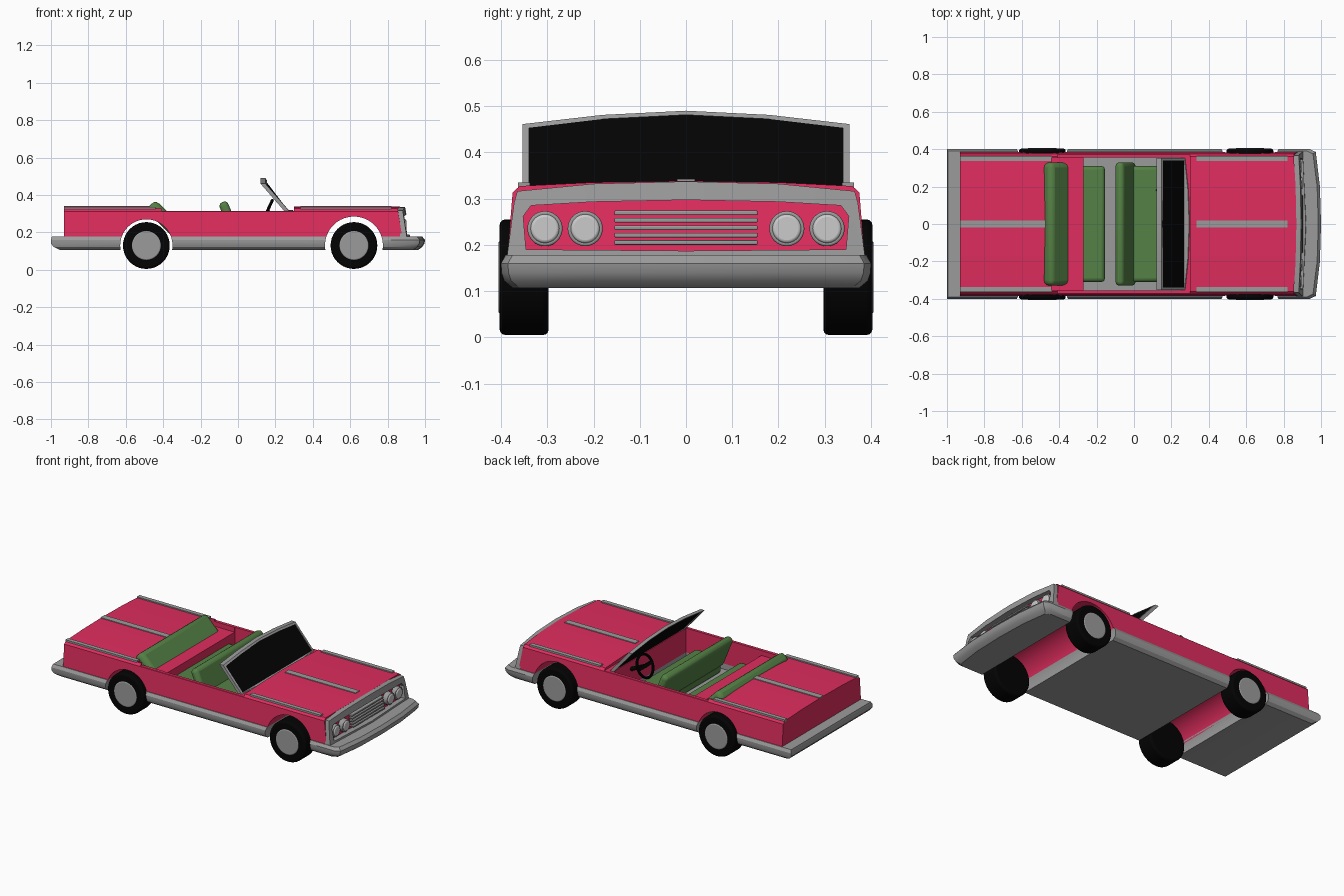
import bpy, bmesh
from math import radians, pi

if "Cube" in bpy.data.objects:
    bpy.data.objects.remove(bpy.data.objects["Cube"])


def mat(name, c):
    m = bpy.data.materials.new(name)
    m.diffuse_color = (*c, 1)
    m.use_nodes = True
    m.node_tree.nodes["Principled BSDF"].inputs["Base Color"].default_value = m.diffuse_color
    return m


PINK = mat("pink paint", (0.74, 0.026, 0.112))
GREEN = mat("green fabric", (0.09, 0.22, 0.06))
BLACK = mat("black", (0.001, 0.001, 0.001))
LIGHT = mat("lamp", (0.6, 0.6, 0.6))
GREY = mat("bright trim", (0.33, 0.33, 0.33))


def finish(ob, name, m=None, smooth=35):
    ob.name = name
    if m:
        ob.data.materials.append(m)
    bpy.ops.object.select_all(action='DESELECT')
    ob.select_set(True)
    bpy.context.view_layer.objects.active = ob
    if smooth:
        bpy.ops.object.shade_smooth_by_angle(angle=radians(smooth))
    return ob


def bevel(ob, w, seg=3):
    b = ob.modifiers.new("bevel", 'BEVEL')
    b.width, b.segments, b.limit_method = w, seg, 'ANGLE'


def box(name, lo, hi, m=GREY, rot=0, bev=0):
    bpy.ops.mesh.primitive_cube_add(size=1, location=[(a + b) / 2 for a, b in zip(lo, hi)])
    ob = bpy.context.object
    ob.scale = [b - a for a, b in zip(lo, hi)]
    bpy.ops.object.transform_apply(location=False, rotation=False, scale=True)
    ob.rotation_euler.y = rot
    if bev:
        bevel(ob, bev)
    return finish(ob, name, m, 35 if bev else 0)


def cyl(name, loc, r, depth, m=GREY, axis='Y', bev=0, verts=32):
    rot = (pi / 2, 0, 0) if axis == 'Y' else (0, pi / 2, 0)
    bpy.ops.mesh.primitive_cylinder_add(vertices=verts, radius=r, depth=depth, location=loc, rotation=rot)
    ob = bpy.context.object
    if bev:
        bevel(ob, bev)
    return finish(ob, name, m)


def face_outward(bm):
    bm.normal_update()
    bmesh.ops.recalc_face_normals(bm, faces=bm.faces)
    if bm.calc_volume(signed=True) < 0:
        bmesh.ops.reverse_faces(bm, faces=bm.faces)


def mesh_from_rings(name, rings, m=GREY, caps=True, close=False):
    bm = bmesh.new()
    vs = [[bm.verts.new(p) for p in ring] for ring in rings]
    n = len(vs[0])
    pairs = list(zip(vs, vs[1:])) + ([(vs[-1], vs[0])] if close else [])
    for a, b in pairs:
        for i in range(n):
            j = (i + 1) % n
            bm.faces.new((a[i], a[j], b[j], b[i]))
    if caps:
        bm.faces.new(vs[0])
        bm.faces.new(vs[-1])
    face_outward(bm)
    me = bpy.data.meshes.new(name)
    bm.to_mesh(me)
    bm.free()
    ob = bpy.data.objects.new(name, me)
    bpy.context.collection.objects.link(ob)
    return finish(ob, name, m)


def mirror(half):
    """Half outline whose first and last points lie on the centre line."""
    return half + [(-y, z) for y, z in half[-2:0:-1]]


def reach(me):
    return max(abs(v.co.y) for v in me.vertices) + max(v.co.z for v in me.vertices)


def cut(ob, cutters):
    """Subtract each cutter; a cut must never make the part larger."""
    for c in cutters:
        c.hide_render = True
        for solver in ('MANIFOLD', 'EXACT', 'FLOAT'):
            mod = ob.modifiers.new("cut", 'BOOLEAN')
            mod.operation, mod.solver, mod.object = 'DIFFERENCE', solver, c
            dg = bpy.context.evaluated_depsgraph_get()
            dg.update()
            me = bpy.data.meshes.new_from_object(ob.evaluated_get(dg))
            ob.modifiers.remove(mod)
            changed = len(me.vertices) != len(ob.data.vertices)
            if len(me.vertices) and changed and reach(me) < reach(ob.data) + 0.001:
                break
        bm = bmesh.new()
        bm.from_mesh(me)
        bmesh.ops.remove_doubles(bm, verts=bm.verts, dist=1e-5)
        face_outward(bm)
        bm.to_mesh(me)
        bm.free()
        me.materials.clear()
        me.materials.append(ob.data.materials[0])
        me.polygons.foreach_set("material_index", [0] * len(me.polygons))
        ob.data = me
    for c in cutters:
        bpy.data.objects.remove(c)
    finish(ob, ob.name, None, 30)


WHEELS = ((-0.49, 0.14), (0.62, 0.155))


def wells():
    return [cyl("well_cutter", (x, 0, 0.13), r, 1.2, verts=40) for x, r in WHEELS]


# Body shell: one section swept along x, front face raked and bowed
def nose(y, z):
    return 0.895 - 0.17 * (z - 0.18) - 0.12 * y * y


section = mirror([(0, 0.338), (0.2, 0.335), (0.36, 0.327), (0.375, 0.313), (0.387, 0.165), (0, 0.165)])
body = mesh_from_rings("body", [[(-0.93, y, z) for y, z in section],
                                [(0.8, y, z) for y, z in section],
                                [(nose(y, z), y, z) for y, z in section]], PINK)
cut(body, [box("door_cutter", (-0.41, -0.5, 0.315), (0.3, 0.5, 0.6)),
           box("cabin_cutter", (-0.27, -0.355, 0.1), (0.25, 0.355, 0.5)),
           box("rear_cabin_cutter", (-0.44, -0.353, 0.285), (-0.26, 0.353, 0.51))] + wells())

# Chassis with wrap-round bumper: outline rings stacked in z
rings = []
for z, rear, side, front in ((0.107, -0.955, 0.375, 0.965), (0.122, -0.985, 0.393, 0.985),
                             (0.14, -1, 0.399, 0.997), (0.16, -1, 0.4, 1.0), (0.178, -0.995, 0.39, 0.985)):
    half = [(front, 0.0), (front - 0.006, 0.2), (front - 0.028, side - 0.015), (front - 0.06, side), (rear, side)]
    rings.append([(x, y, z) for x, y in half] + [(x, -y, z) for x, y in half[:0:-1]])
chassis = mesh_from_rings("chassis_bumper", rings)
cut(chassis, [box("floor_cutter", (-0.27, -0.355, 0.13), (0.25, 0.355, 0.17 + 0.1))] + wells())


# Flat ring between two outlines, given a depth along x
def frame(name, outer, inner, fx, depth, m=GREY):
    o, i = mirror(outer), mirror(inner)
    P = lambda pts, d: [(fx(y, z) + d, y, z) for y, z in pts]
    return mesh_from_rings(name, [P(o, 0), P(o, depth), P(i, depth), P(i, 0)], m, caps=False, close=True)


# Grille surround
frame("grille_surround",
      [(0, 0.337), (0.2, 0.332), (0.365, 0.316), (0.372, 0.29), (0.387, 0.176), (0, 0.174)],
      [(0, 0.297), (0.2, 0.293), (0.335, 0.285), (0.352, 0.262), (0.346, 0.19), (0, 0.187)],
      lambda y, z: nose(y, z) - 0.01, 0.035)

# Grille bars and headlights
for k in range(5):
    z = 0.205 + 0.016 * k
    x = nose(0, z)
    box("grille_bar", (x - 0.015, -0.155, z - 0.005), (x + 0.012, 0.155, z + 0.005), bev=0.003)
for s in (-1, 1):
    for y in (0.218, 0.305):
        x = nose(y, 0.235)
        cyl("headlight_rim", (x, s * y, 0.235), 0.038, 0.032, axis='X', bev=0.004)
        cyl("headlight_lens", (x + 0.005, s * y, 0.235), 0.031, 0.034, LIGHT, axis='X', bev=0.006)

# Bright strips on hood and rear deck
for x0, x1 in ((-0.93, -0.44), (0.335, 0.82)):
    box("centre_strip", (x0, -0.019, 0.33), (x1, 0.019, 0.342))
    for s in (-1, 1):
        box("edge_strip", (x0, s * 0.35 - 0.013, 0.32), (x1, s * 0.35 + 0.013, 0.335))


# Windscreen
def screen(y, z):
    return 0.272 - 0.87 * (z - 0.315) - 0.2 * y * y


frame("windscreen_frame",
      [(0, 0.49), (0.18, 0.481), (0.354, 0.461), (0.354, 0.312), (0.18, 0.312), (0, 0.312)],
      [(0, 0.481), (0.18, 0.472), (0.34, 0.453), (0.34, 0.319), (0.18, 0.319), (0, 0.319)],
      screen, 0.026)
glass = mirror([(0, 0.483), (0.18, 0.474), (0.344, 0.455), (0.344, 0.316), (0.18, 0.316), (0, 0.316)])
mesh_from_rings("windscreen_glass", [[(screen(y, z) + d, y, z) for y, z in glass] for d in (0.006, 0.022)], BLACK)

# Seats
box("rear_seat_back", (-0.427, -0.33, 0.16), (-0.353, 0.33, 0.38), GREEN, radians(-45), 0.028)
box("rear_seat_cushion", (-0.34, -0.31, 0.13), (-0.155, 0.31, 0.235), GREEN, 0, 0.02)
box("front_seat_back", (-0.07, -0.33, 0.17), (-0.02, 0.33, 0.37), GREEN, radians(-22), 0.022)
box("front_seat_cushion", (-0.03, -0.31, 0.13), (0.15, 0.31, 0.235), GREEN, 0, 0.02)

# Steering wheel with spoke and column
tilt = radians(-65)
bpy.ops.mesh.primitive_torus_add(major_radius=0.068, minor_radius=0.008, major_segments=28, minor_segments=8,
                                 location=(0.155, 0.18, 0.31), rotation=(0, tilt, 0))
finish(bpy.context.object, "steering_wheel", BLACK)
box("steering_spoke", (0.15, 0.115, 0.3), (0.16, 0.245, 0.32), BLACK, radians(25))
column = cyl("steering_column", (0.2, 0.18, 0.289), 0.012, 0.11, BLACK, axis='X', verts=12)
column.rotation_euler.y = pi / 2 + radians(25)

# Wheels
for x, _ in WHEELS:
    for s in (-1, 1):
        cyl("tyre", (x, s * 0.35, 0.13), 0.125, 0.106, BLACK, bev=0.012, verts=40)
        cyl("hubcap", (x, s * 0.352, 0.13), 0.08, 0.108, bev=0.008)
